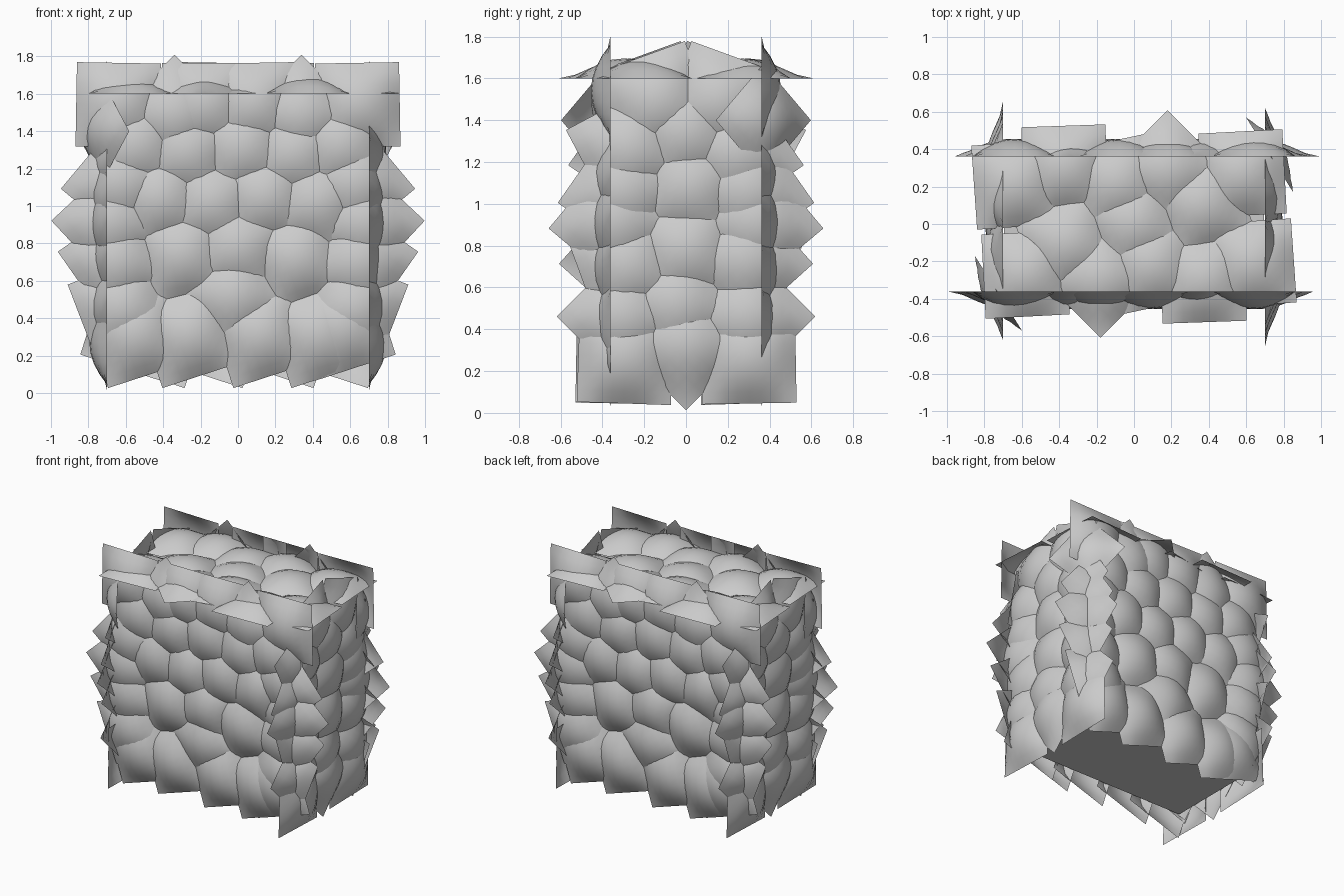
import bpy, bmesh, math
from mathutils import Matrix, Vector

if "Cube" in bpy.data.objects:
    bpy.data.objects.remove(bpy.data.objects["Cube"])

SIDE, BULGE, N = 0.45, 0.095, 8
HALF_TURN = Matrix.Rotation(math.pi, 4, 'Z')


def frame(origin, right, up):
    """Matrix of a hedge face: local x = right, y = up, z = outward."""
    r, u = Vector(right).normalized(), Vector(up).normalized()
    n = r.cross(u)
    m = Matrix((r, u, n)).transposed().to_4x4()
    m.translation = Vector(origin)
    return m


def add_card(bm, mat, a, b, deg, side=SIDE, bulge=BULGE):
    """One pillow-shaped square leaf card, straight edges on the face plane."""
    local = mat @ Matrix.Translation((a, b, 0)) @ Matrix.Rotation(math.radians(deg), 4, 'Z')
    rows = []
    for j in range(N + 1):
        row = []
        for i in range(N + 1):
            u, v = 2 * i / N - 1, 2 * j / N - 1
            h = bulge * (1 - u * u) * (1 - v * v)
            row.append(bm.verts.new(local @ Vector((u * side / 2, v * side / 2, h))))
        rows.append(row)
    for j in range(N):
        for i in range(N):
            f = bm.faces.new((rows[j][i], rows[j][i + 1], rows[j + 1][i + 1], rows[j + 1][i]))
            f.smooth = True


def make_object(name, bm):
    me = bpy.data.meshes.new(name)
    bm.to_mesh(me)
    bm.free()
    ob = bpy.data.objects.new(name, me)
    bpy.context.collection.objects.link(ob)
    return ob


def leaf_face(name, mat, cards, **kw):
    bm = bmesh.new()
    for a, b, deg in cards:
        add_card(bm, mat, a, b, deg, **kw)
    return make_object(name, bm)


def mirrored(cards):
    return cards + [(-a, b, -deg) for a, b, deg in cards]


# Solid core of the hedge
bm = bmesh.new()
bmesh.ops.create_cube(bm, size=1, matrix=Matrix.Translation((0, 0, 0.90)) @ Matrix.Diagonal((1.39, 0.71, 1.38, 1)))
make_object("hedge_core", bm)

# Long faces: (x, z, rotation) of each card
long_cards = [(-0.55, 0.31, 18), (-0.26, 0.31, 18), (0.12, 0.31, 18), (0.43, 0.31, 18),
              (0.56, 0.35, 18), (-0.02, 0.52, 40)]
long_cards += mirrored([(0.62, 0.45, -21), (0.65, 0.70, -35), (0.68, 0.91, 47), (0.63, 1.12, 40),
                        (0.64, 1.54, 1), (0.34, 1.49, 45)])
long_cards += [(-0.30, 0.74, 10), (0.00, 0.78, -12), (0.31, 0.72, 20),
               (-0.42, 1.04, 15), (-0.14, 1.02, -10), (0.14, 1.05, 8), (0.42, 1.02, -18),
               (-0.55, 1.32, 6), (-0.27, 1.29, -14), (0.02, 1.31, 12), (0.30, 1.28, -8), (0.55, 1.32, 10),
               (-0.18, 1.54, 0), (0.08, 1.54, 1)]

# End faces: (y, z, rotation)
end_cards = [(0.30, 0.27, 1), (-0.29, 0.27, -2), (0.0, 0.33, 45), (-0.04, 0.52, 38)]
end_cards += mirrored([(0.30, 0.46, 45), (0.34, 0.91, 40), (0.30, 1.06, 35)])
end_cards += [(0.29, 0.73, 42), (-0.28, 0.70, 20), (0.0, 0.78, 10), (0.02, 1.08, -14),
              (0.25, 1.24, 35), (-0.27, 1.26, 28), (0.0, 1.34, 15),
              (-0.14, 1.49, 20), (0.16, 1.49, -20)]

# Top face: (x, y, rotation), one half, the other follows by half turn
top_half = [(-0.63, 0.21, 4), (-0.37, 0.30, 2), (0.18, 0.29, 45), (0.58, 0.27, 3),
            (-0.09, 0.22, 12), (0.36, 0.10, 20)]
top_cards = top_half + [(-x, -y, d) for x, y, d in top_half] + [(0.0, 0.0, 25)]

front = frame((0, -0.36, 0), (1, 0, 0), (0, 0, 1))
right = frame((0.70, 0, 0), (0, 1, 0), (0, 0, 1))
top = frame((0, 0, 1.60), (1, 0, 0), (0, 1, 0))
corner = frame((-0.725, -0.37, 0), (0.29, -0.46, 0), (0, 0, 1))

leaf_face("front_leaves", front, long_cards)
leaf_face("back_leaves", HALF_TURN @ front, long_cards)
leaf_face("right_leaves", right, end_cards)
leaf_face("left_leaves", HALF_TURN @ right, end_cards)
leaf_face("top_leaves", top, top_cards)

# Single diamond cards wrapping two opposite corners
for name, m in (("front_left_corner_leaf", corner), ("back_right_corner_leaf", HALF_TURN @ corner)):
    leaf_face(name, m, [(0, 1.40, 45)], side=0.38, bulge=0.08)
